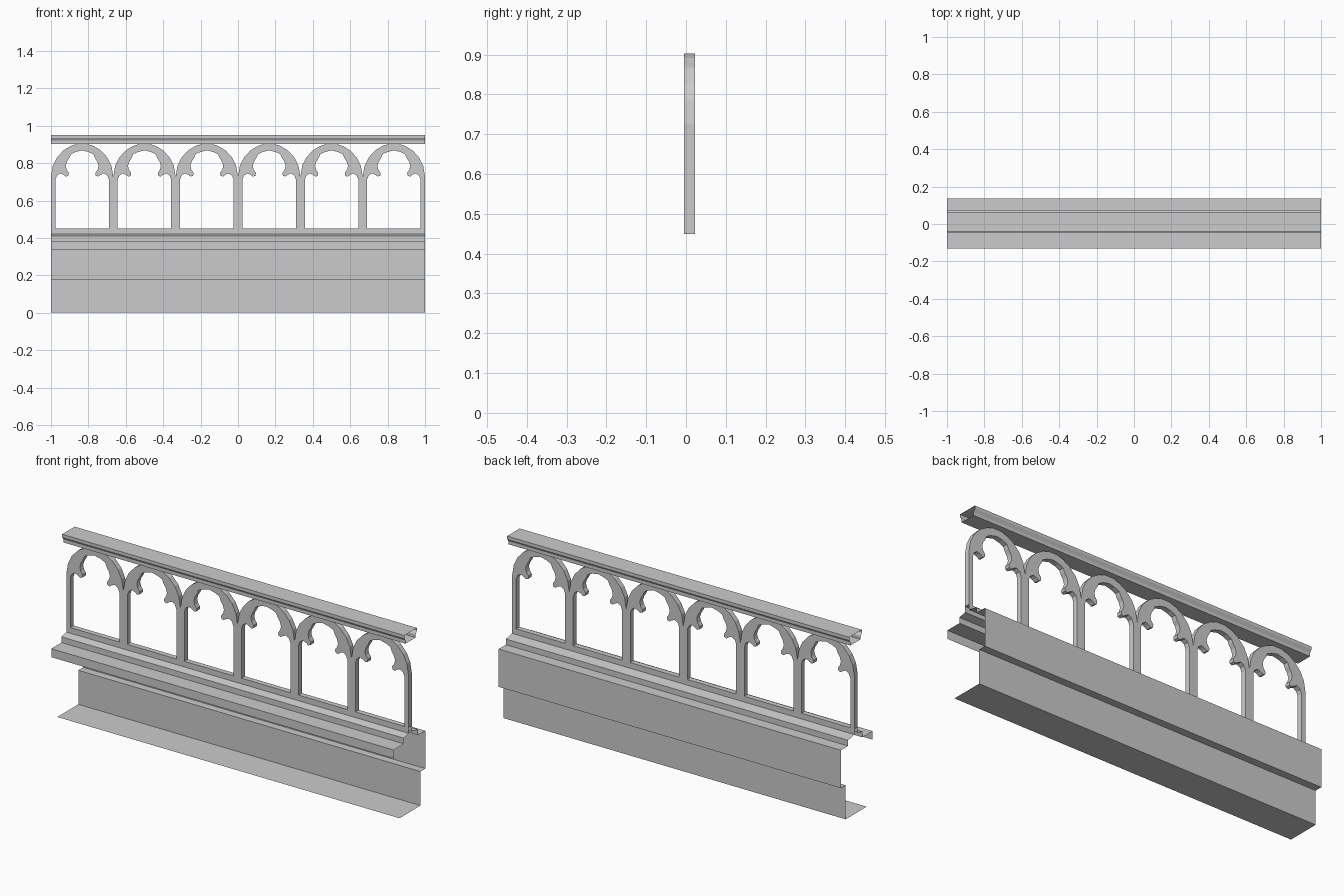
import bpy
import bmesh

cube = bpy.data.objects.get("Cube")
if cube:
    bpy.data.objects.remove(cube, do_unlink=True)

stone = bpy.data.materials.new("pale_grey_stone")
stone.use_nodes = True
stone.diffuse_color = (0.6, 0.6, 0.6, 1)
bsdf = next(n for n in stone.node_tree.nodes if n.type == 'BSDF_PRINCIPLED')
bsdf.inputs["Base Color"].default_value = (0.6, 0.6, 0.6, 1)
bsdf.inputs["Roughness"].default_value = 0.8

BAYS = 6
BAY = 2 / BAYS
ARCADE_FRONT, ARCADE_BACK = -0.005, 0.023
SILL = 0.45


def finish(name, bm):
    mesh = bpy.data.meshes.new(name)
    bm.to_mesh(mesh)
    bm.free()
    mesh.materials.append(stone)
    obj = bpy.data.objects.new(name, mesh)
    bpy.context.collection.objects.link(obj)
    return obj


def moulding(name, profile, closed=False):
    """Sweep a (y, z) profile along x as an open-ended shell."""
    bm = bmesh.new()
    left = [bm.verts.new((-1, y, z)) for y, z in profile]
    right = [bm.verts.new((1, y, z)) for y, z in profile]
    count = len(profile)
    for i in range(count if closed else count - 1):
        j = (i + 1) % count
        bm.faces.new((left[i], right[i], right[j], left[j]))
    return finish(name, bm)


# Base: front fascia, stepped sill, overhanging back wall, foot plate
moulding("base_moulding", [
    (-0.13, 0.335), (-0.13, 0.38), (-0.045, 0.38), (-0.045, 0.41),
    (ARCADE_FRONT, 0.42), (ARCADE_FRONT, SILL), (ARCADE_BACK, SILL),
    (ARCADE_BACK, 0.42), (0.075, 0.41), (0.075, 0.38), (0.135, 0.38),
    (0.135, 0.18), (0.095, 0.18), (0.095, 0), (-0.08, 0)])

# Handrail: flat top with a narrower stepped underside
moulding("top_rail", [
    (-0.04, 0.95), (-0.04, 0.935), (-0.03, 0.92), (-0.03, 0.903),
    (0.055, 0.903), (0.055, 0.92), (0.065, 0.935), (0.065, 0.95)], True)

# Half outlines of one bay: distance from its centre, height
outer = [(BAY / 2, 0.727), (0.157, 0.785), (0.135, 0.83), (0.1, 0.868),
         (0.06, 0.892), (0.025, 0.903)]
inner = [(0.143, SILL), (0.143, 0.712), (0.135, 0.733), (0.117, 0.745),
         (0.1, 0.738), (0.086, 0.728), (0.073, 0.733), (0.071, 0.748),
         (0.083, 0.765), (0.088, 0.785), (0.081, 0.808), (0.068, 0.828),
         (0.06, 0.848), (0.033, 0.86), (0, 0.868)]


def arch(half):
    """Complete a half outline, running from left to right."""
    right = [p for p in reversed(half) if p[0] > 0]
    return [(-x, z) for x, z in half] + right


# Arcade: one continuous outline over the arches and back through the openings
centres = [-1 + BAY * (i + 0.5) for i in range(BAYS)]
outline = [(-1, SILL)]
for i, c in enumerate(centres):
    points = [(c + x, z) for x, z in arch(outer)]
    outline += points if i == 0 else points[1:]
outline.append((1, SILL))
for c in reversed(centres):
    outline += [(c + x, z) for x, z in reversed(arch(inner))]

bm = bmesh.new()
face = bm.faces.new([bm.verts.new((x, ARCADE_FRONT, z)) for x, z in outline])
ext = bmesh.ops.extrude_face_region(bm, geom=[face], use_keep_orig=True)
moved = [v for v in ext["geom"] if isinstance(v, bmesh.types.BMVert)]
bmesh.ops.translate(bm, verts=moved, vec=(0, ARCADE_BACK - ARCADE_FRONT, 0))
bmesh.ops.recalc_face_normals(bm, faces=bm.faces[:])
bmesh.ops.triangulate(bm, faces=[f for f in bm.faces if len(f.verts) > 4])
finish("arcade", bm)
